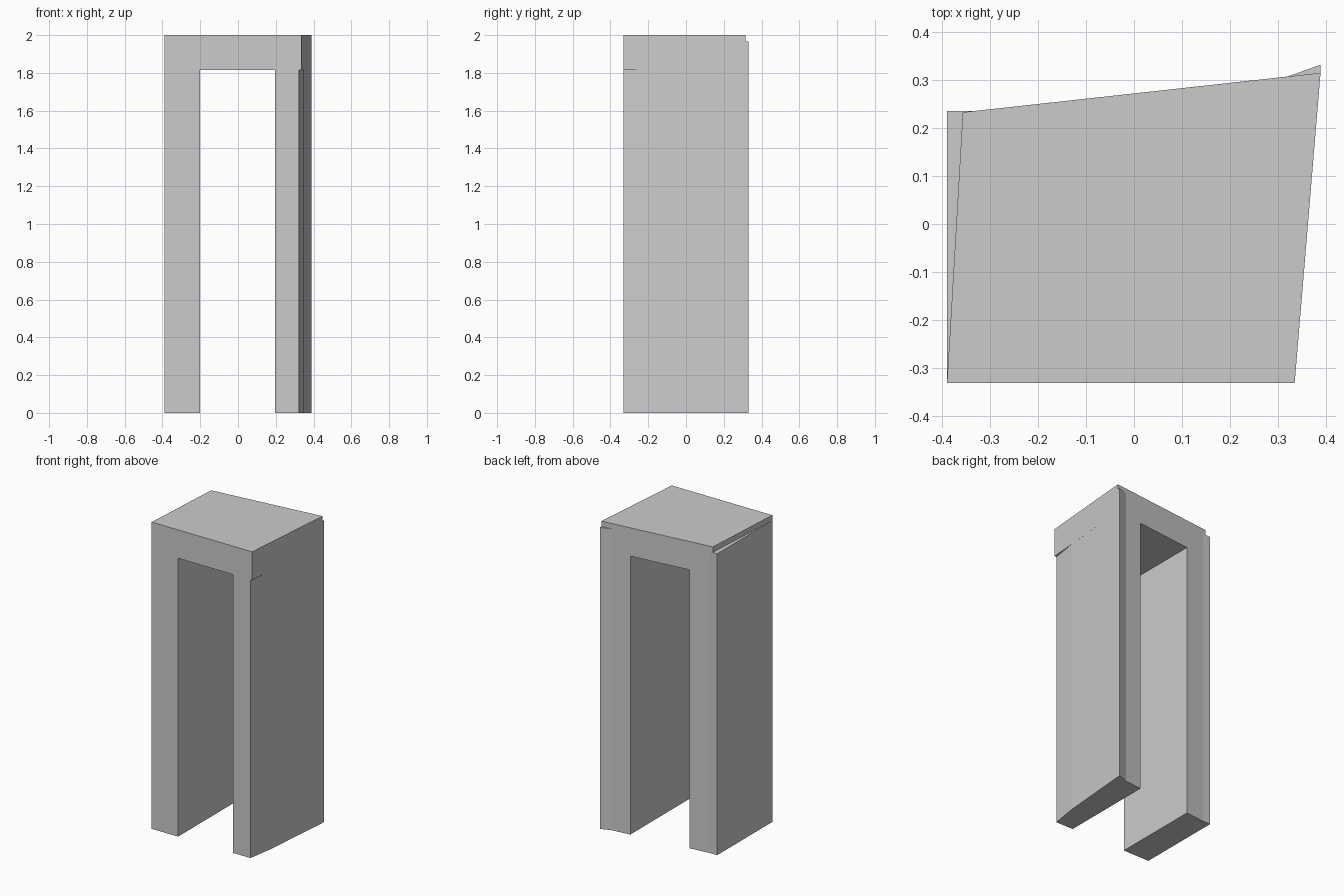
import bpy, bmesh

if "Cube" in bpy.data.objects:
    bpy.data.objects.remove(bpy.data.objects["Cube"])


def prism(name, outline, z0, z1):
    """Closed flat-faced solid from a counter-clockwise plan outline."""
    bm = bmesh.new()
    base = bm.faces.new([bm.verts.new((x, y, z0)) for x, y in outline])
    top = bmesh.ops.extrude_face_region(bm, geom=[base], use_keep_orig=True)
    verts = [g for g in top["geom"] if isinstance(g, bmesh.types.BMVert)]
    bmesh.ops.translate(bm, verts=verts, vec=(0, 0, z1 - z0))
    bmesh.ops.recalc_face_normals(bm, faces=bm.faces)
    mesh = bpy.data.meshes.new(name)
    bm.to_mesh(mesh)
    bm.free()
    obj = bpy.data.objects.new(name, mesh)
    bpy.context.collection.objects.link(obj)
    return obj


def back(x):
    """Slanted rear line shared by the legs and the lintel."""
    return 0.233 + (x + 0.357) * 0.11


FRONT = -0.332
UNDER, LEDGE, TOP = 1.815, 1.965, 2.0

# legs, each flaring out slightly at its rear outer corner
left_rear = [(-0.335, back(-0.335)), (-0.39, back(-0.335))]
right_rear = [(0.389, 0.332), (0.32, back(0.32))]
prism("left_leg", [(-0.39, FRONT), (-0.2, FRONT), (-0.2, back(-0.2))] + left_rear, 0, UNDER)
prism("right_leg", [(0.196, FRONT), (0.322, FRONT), (0.349, -0.16), (0.389, 0.315)]
      + right_rear + [(0.196, back(0.196))], 0, UNDER)

# lintel, including the leg corners that rise beside it
prism("lintel", [(-0.39, FRONT), (0.335, FRONT), (0.389, 0.315)] + right_rear + left_rear,
      UNDER, LEDGE)

# thin top of the lintel, clear of the leg corners
prism("lintel_top", [(-0.39, FRONT), (0.335, FRONT), (0.389, 0.315), (-0.357, back(-0.357))],
      LEDGE, TOP)
